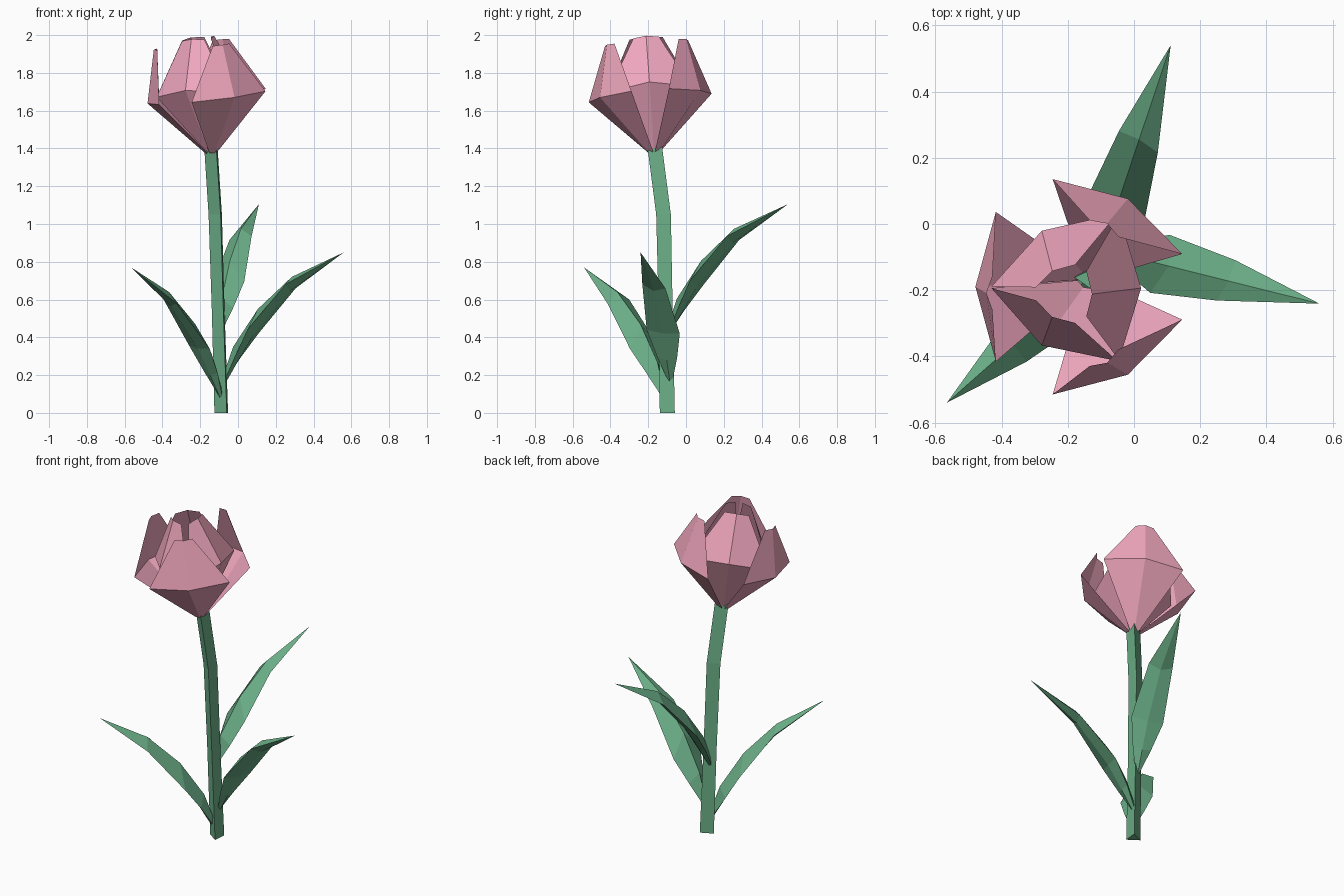
import bpy
from math import cos, sin, radians

if "Cube" in bpy.data.objects:
    bpy.data.objects.remove(bpy.data.objects["Cube"])


def material(name, color):
    m = bpy.data.materials.new(name)
    m.diffuse_color = (*color, 1)
    m.use_nodes = True
    m.node_tree.nodes["Principled BSDF"].inputs["Base Color"].default_value = m.diffuse_color
    return m


PINK = material("petal_pink", (0.88, 0.39, 0.52))
GREEN = material("leaf_green", (0.145, 0.42, 0.24))


def build(name, verts, faces, mat):
    me = bpy.data.meshes.new(name)
    me.from_pydata(verts, [], faces)
    me.materials.append(mat)
    ob = bpy.data.objects.new(name, me)
    bpy.context.collection.objects.link(ob)
    return ob


def strips(rows, cols, closed=False):
    """Quads between consecutive rows of equal length."""
    return [(r * cols + c, r * cols + (c + 1) % cols, (r + 1) * cols + (c + 1) % cols, (r + 1) * cols + c)
            for r in range(rows - 1) for c in range(cols if closed else cols - 1)]


# Stem: three-sided, leaning tube
path = [(-0.079, -0.097, 0, 0.046), (-0.096, -0.106, 0.55, 0.043),
        (-0.111, -0.117, 1.05, 0.045), (-0.135, -0.165, 1.42, 0.045)]
verts = [(x + r * cos(radians(55 + 120 * k)), y + r * sin(radians(55 + 120 * k)), z)
         for x, y, z, r in path for k in range(3)]
build("stem", verts, strips(4, 3, True) + [(2, 1, 0), (9, 10, 11)], GREEN)

# Leaves: thick arched blades; rows are (right, ridge, left, keel) as (reach, side, height)
LEAF = [[(0.015, -0.012, 0.01), (0.01, 0, 0.05), (0.015, 0.012, 0.01), (0.02, 0, 0.0)],
        [(0.085, -0.055, 0.14), (0.06, 0, 0.19), (0.085, 0.055, 0.13), (0.09, 0, 0.12)],
        [(0.16, -0.092, 0.28), (0.195, 0, 0.39), (0.175, 0.092, 0.26), (0.175, 0, 0.26)],
        [(0.36, -0.066, 0.52), (0.38, 0, 0.56), (0.385, 0.066, 0.50), (0.37, 0, 0.485)]]


def leaf(name, x, y, z, angle, length):
    c, s = cos(radians(angle)), sin(radians(angle))
    pts = [p for row in LEAF for p in row] + [(length, 0, 0.69)]
    v = [(x + r * c - w * s, y + r * s + w * c, z + h) for r, w, h in pts]
    tip = [(12 + k, 12 + (k + 1) % 4, 16) for k in range(4)]
    build(name, v, strips(4, 4, True) + tip, GREEN)


leaf("right_leaf", -0.084, -0.08, 0.16, -14, 0.664)
leaf("back_leaf", -0.105, -0.105, 0.415, 71.5, 0.68)
leaf("front_left_leaf", -0.08, -0.112, 0.08, 221.4, 0.647)

# Petals: base, wide belly and narrow tip, around a slightly tilted axis
OUTER = [[(0.02, 0.025, 1.38), (0.03, 0, 1.375), (0.02, -0.025, 1.38)],
         [(0.245, 0.226, 1.675), (0.307, 0, 1.672), (0.245, -0.226, 1.675)],
         [(0.225, 0.05, 1.95), (0.243, 0, 1.95), (0.225, -0.05, 1.95)]]
INNER = [[(0.015, 0.025, 1.39), (0.025, 0, 1.385), (0.015, -0.025, 1.39)],
         [(0.13, 0.22, 1.70), (0.20, 0, 1.73), (0.13, -0.22, 1.70)],
         [(0.062, 0.068, 1.98), (0.08, 0, 1.988), (0.062, -0.068, 1.98)]]


def petal(name, rows, angle):
    c, s = cos(radians(angle)), sin(radians(angle))
    v = []
    for r, w, z in (p for row in rows for p in row):
        x, y, h = r * c - w * s, r * s + w * c, z - 1.68
        v.append((-0.173 + x - 0.11 * h, -0.19 + y - 0.07 * h, z + 0.11 * x + 0.07 * y))
    build(name, v, strips(3, 3), PINK)


for i, a in enumerate((60, 180, 300)):
    petal(f"outer_petal_{i + 1}", OUTER, a)
    petal(f"inner_petal_{i + 1}", INNER, a + 60)
